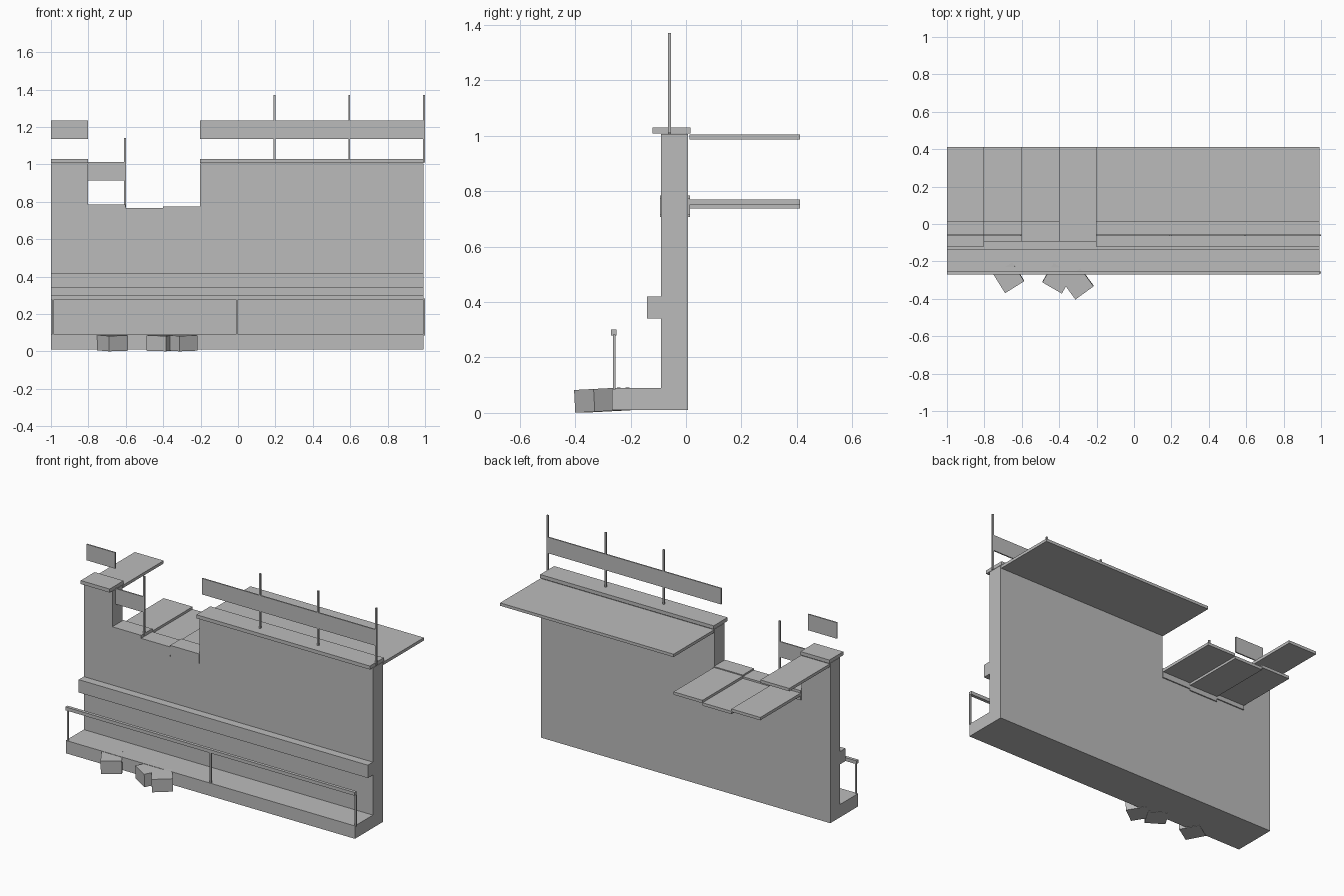
import bpy, bmesh, math
from mathutils import Matrix, Vector

if "Cube" in bpy.data.objects:
    bpy.data.objects.remove(bpy.data.objects["Cube"])

stone = bpy.data.materials.new("grey stone")
stone.diffuse_color = (0.5, 0.5, 0.5, 1)
stone.use_nodes = True
stone.node_tree.nodes["Principled BSDF"].inputs["Base Color"].default_value = stone.diffuse_color


def finish(name, bm):
    bmesh.ops.recalc_face_normals(bm, faces=bm.faces[:])
    me = bpy.data.meshes.new(name)
    bm.to_mesh(me)
    bm.free()
    me.materials.append(stone)
    ob = bpy.data.objects.new(name, me)
    bpy.context.collection.objects.link(ob)
    return ob


def box(name, x, y, z):
    """Box from (min, max) ranges."""
    bm = bmesh.new()
    size = Vector((x[1] - x[0], y[1] - y[0], z[1] - z[0]))
    mid = Vector((sum(x) / 2, sum(y) / 2, sum(z) / 2))
    bmesh.ops.create_cube(bm, size=1, matrix=Matrix.Translation(mid) @ Matrix.Diagonal(size.to_4d()))
    return finish(name, bm)


def extrude_x(name, profile, x0, x1):
    """Extrude a (y, z) profile along x."""
    bm = bmesh.new()
    face = bm.faces.new([bm.verts.new((x0, y, z)) for y, z in profile])
    ext = bmesh.ops.extrude_face_region(bm, geom=[face])
    moved = [v for v in ext["geom"] if isinstance(v, bmesh.types.BMVert)]
    bmesh.ops.translate(bm, vec=(x1 - x0, 0, 0), verts=moved)
    return finish(name, bm)


STEP = 0.1993
breach = {1: 0.785, 2: 0.766, 3: 0.776}   # broken modules and their lowered tops

# Wall modules: footing, string course, coping and rear walkway slab
for i in range(10):
    x0, x1 = -1 + i * STEP, -1 + (i + 1) * STEP
    top = breach.get(i, 1.01)
    extrude_x("wall_module", [(0.008, 0.01), (0.008, top - 0.004), (-0.09, top - 0.004),
                              (-0.09, 0.42), (-0.14, 0.42), (-0.14, 0.34), (-0.09, 0.34),
                              (-0.09, 0.09), (-0.267, 0.09), (-0.267, 0.01)], x0, x1)
    if i in breach:
        box("broken_coping", (x0, x1), (-0.094, 0.015), (top - 0.06, top))
        low = 0.737 if i == 2 else 0.752
        box("walkway_slab", (x0, x1), (0.013, 0.412), (low, low + 0.018))
    else:
        box("coping", (x0, x1), (-0.12, 0.017), (1.008, 1.03))
        box("walkway_slab", (x0, x1), (0.013, 0.412), (0.986, 1.004))

# Upper boards and their poles
for name, x, z in (("left_board", (-1, -0.802), (1.135, 1.235)),
                   ("fallen_board", (-0.802, -0.605), (0.915, 1.012)),
                   ("right_board", (-0.203, 0.993), (1.135, 1.235))):
    box(name, x, (-0.064, -0.056), z)
for x, z0, z1 in ((0.195, 1.01, 1.37), (0.595, 1.01, 1.37), (0.995, 1.01, 1.37), (-0.605, 0.77, 1.14)):
    box("pole", (x - 0.005, x + 0.005), (-0.065, -0.055), (z0, z1))

# Lower handrail
box("handrail", (-1, 0.993), (-0.27, -0.25), (0.279, 0.3))
for x in (-0.99, -0.005, 0.994):
    box("handrail_post", (x - 0.005, x + 0.005), (-0.264, -0.255), (0.085, 0.282))

# Fallen blocks
for x, y, turn in ((-0.67, -0.285, 32), (-0.408, -0.288, -30), (-0.30, -0.318, 36)):
    block = box("fallen_block", (-0.06, 0.06), (-0.06, 0.06), (-0.041, 0.041))
    block.data.transform(Matrix.Translation((x, y, 0.046)) @ Matrix.Rotation(math.radians(3), 4, 'X')
                         @ Matrix.Rotation(math.radians(turn), 4, 'Z'))
